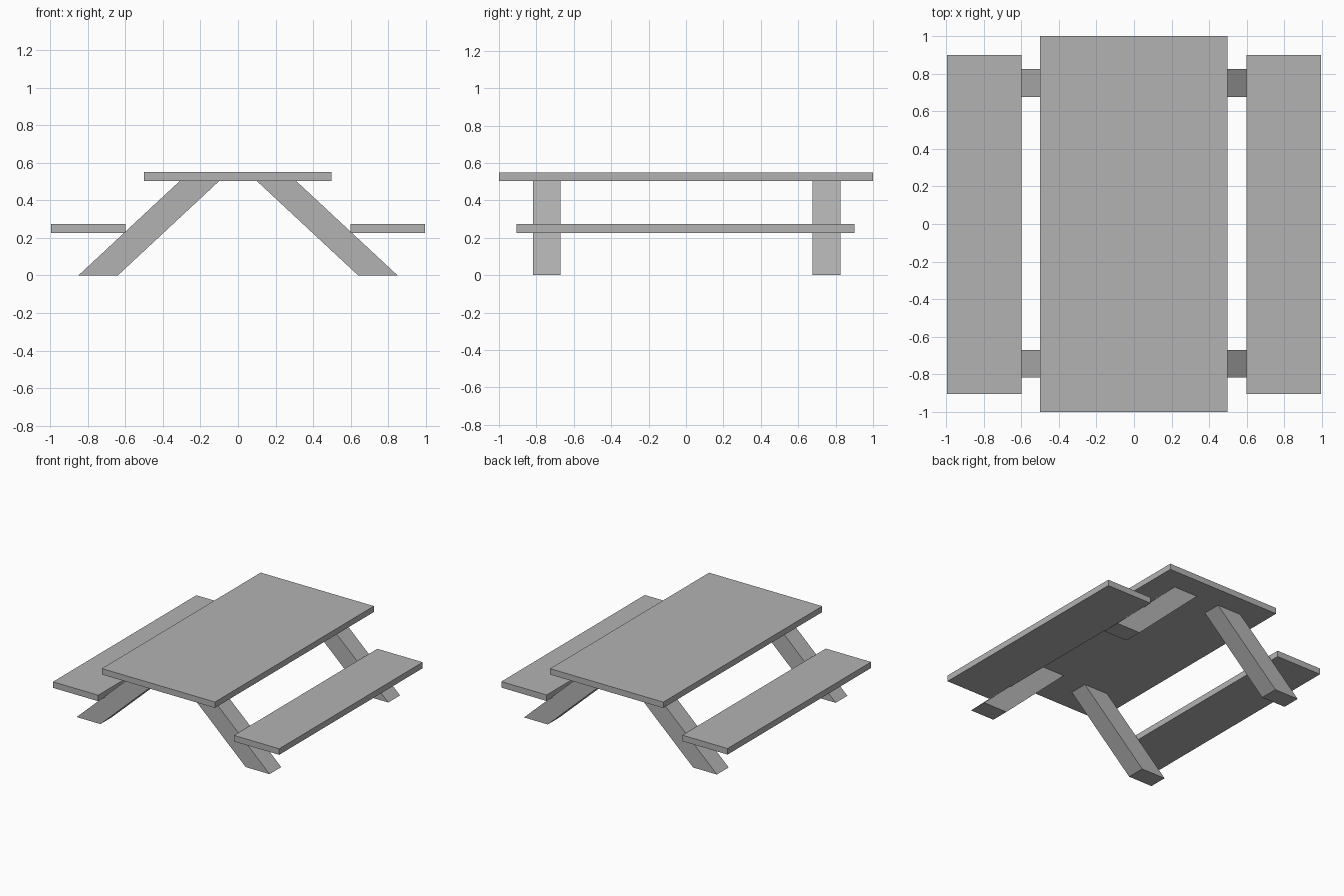
import bpy
import bmesh

cube = bpy.data.objects.get("Cube")
if cube:
    bpy.data.objects.remove(cube, do_unlink=True)

# Single plain grey for every board
grey = bpy.data.materials.new("plain grey")
grey.use_nodes = True
colour = (0.45, 0.45, 0.45, 1)
grey.diffuse_color = colour
bsdf = grey.node_tree.nodes["Principled BSDF"]
bsdf.inputs["Base Color"].default_value = colour
bsdf.inputs["Roughness"].default_value = 0.8


def board(name, profile, y0, y1):
    """Extrude an x-z profile from y0 to y1."""
    bm = bmesh.new()
    face = bm.faces.new([bm.verts.new((x, y0, z)) for x, z in profile])
    ext = bmesh.ops.extrude_face_region(bm, geom=[face])
    verts = [v for v in ext["geom"] if isinstance(v, bmesh.types.BMVert)]
    bmesh.ops.translate(bm, verts=verts, vec=(0, y1 - y0, 0))
    bmesh.ops.recalc_face_normals(bm, faces=bm.faces)
    mesh = bpy.data.meshes.new(name)
    bm.to_mesh(mesh)
    bm.free()
    mesh.materials.append(grey)
    obj = bpy.data.objects.new(name, mesh)
    bpy.context.collection.objects.link(obj)
    return obj


def rect(x0, x1, z0, z1):
    return [(x0, z0), (x1, z0), (x1, z1), (x0, z1)]


# Table top
board("table_top", rect(-0.5, 0.497, 0.503, 0.55), -1, 1)

# Benches and slanted legs on both sides
for side, s in (("left", 1), ("right", -1)):
    board(side + "_bench", rect(s * 0.598, s * 0.997, 0.227, 0.275), -0.905, 0.9)
    leg = [(s * x, z) for x, z in ((0.64, 0), (0.85, 0), (0.31, 0.503), (0.1, 0.503))]
    board("front_" + side + "_leg", leg, -0.817, -0.67)
    board("back_" + side + "_leg", leg, 0.677, 0.825)
